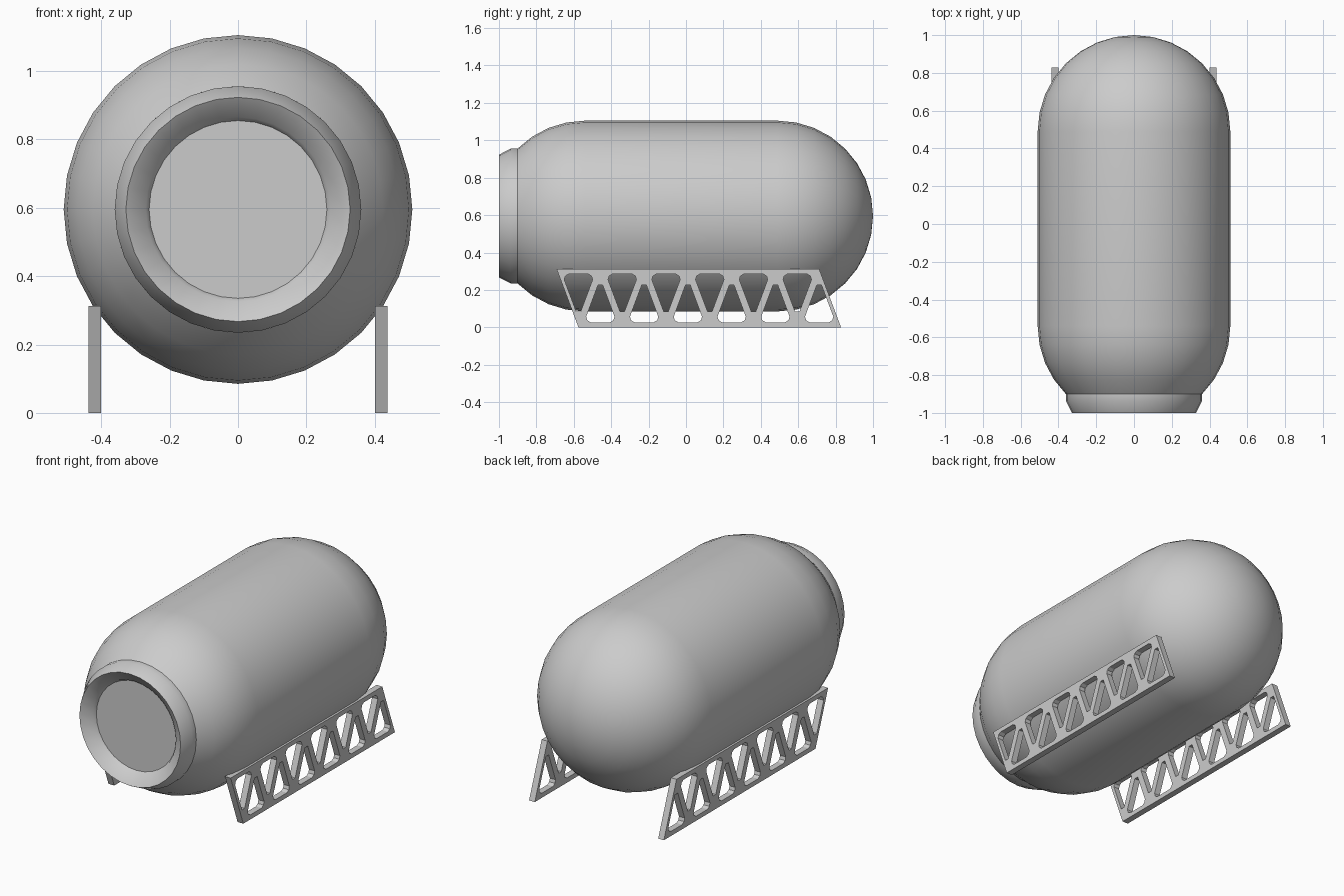
import bpy, bmesh
from math import sin, cos, pi, radians

if "Cube" in bpy.data.objects:
    bpy.data.objects.remove(bpy.data.objects["Cube"])

R, AXIS_Z, SIDES = 0.51, 0.595, 32


def lathe(name, profile):
    """Revolve (radius, y) points around the tank axis."""
    bm = bmesh.new()
    rings = [[bm.verts.new((r * cos(2 * pi * j / SIDES), y, AXIS_Z + r * sin(2 * pi * j / SIDES)))
              for j in range(SIDES)] for r, y in profile]
    for a, b in zip(rings, rings[1:]):
        for j in range(SIDES):
            k = (j + 1) % SIDES
            bm.faces.new((a[j], a[k], b[k], b[j]))
    bmesh.ops.remove_doubles(bm, verts=bm.verts, dist=1e-5)
    me = bpy.data.meshes.new(name)
    bm.to_mesh(me)
    bm.free()
    ob = bpy.data.objects.new(name, me)
    bpy.context.collection.objects.link(ob)
    select(ob)
    bpy.ops.object.shade_smooth_by_angle(angle=radians(30))
    return ob


def select(ob):
    bpy.ops.object.select_all(action='DESELECT')
    ob.select_set(True)
    bpy.context.view_layer.objects.active = ob


# Tank hull: full dome at the back, dome cut at 45 degrees at the front
step = pi / 16
back = [(R * sin(i * step), 0.49 + R * cos(i * step)) for i in range(9)]
front = [(R * cos(i * step), -0.54 - R * sin(i * step)) for i in range(5)]
lathe("tank_hull", back + front)

# Front collar with a recessed round end plate
lathe("front_collar", [(0.3606, -0.895), (0.3606, -0.937), (0.328, -1.0),
                       (0.27, -0.96), (0.26, -0.94), (0, -0.94)])

# Truss skid: slanted panel with alternating triangular cut-outs
H, CELL, START = 0.312, 0.234, -0.692
curve = bpy.data.curves.new("skid_outline", 'CURVE')
curve.dimensions = '2D'
curve.fill_mode = 'BOTH'
curve.extrude = 0.0185


def loop(points):
    sp = curve.splines.new('POLY')
    sp.points.add(len(points) - 1)
    for p, (x, y) in zip(sp.points, points):
        p.co = (x, y, 0, 1)
    sp.use_cyclic_u = True


length, half = 6 * CELL, CELL / 2
loop([(START, H), (START + half, 0), (START + half + length, 0), (START + length, H)])
right = [(0.012, 0.085), (0.0756, 0.255), (0.07, 0.274), (0.052, 0.285)]
hole = right + [(-x, z) for x, z in reversed(right)]
for i in range(6):
    c = START + half + i * CELL
    loop([(c + x, z) for x, z in hole])
    loop([(c + half - x, H - z) for x, z in hole])

skid = bpy.data.objects.new("skid_rails", curve)
bpy.context.collection.objects.link(skid)
skid.rotation_euler = (pi / 2, 0, pi / 2)
skid.location.x = 0.4185
select(skid)
bpy.ops.object.convert(target='MESH')
skid = bpy.context.object
bpy.ops.object.transform_apply(location=True, rotation=True, scale=True)
bm = bmesh.new()
bm.from_mesh(skid.data)
bmesh.ops.remove_doubles(bm, verts=bm.verts, dist=1e-5)
bmesh.ops.recalc_face_normals(bm, faces=bm.faces)
for f in bm.faces:
    f.smooth = False
bm.to_mesh(skid.data)
bm.free()
skid.modifiers.new("mirror", 'MIRROR')
